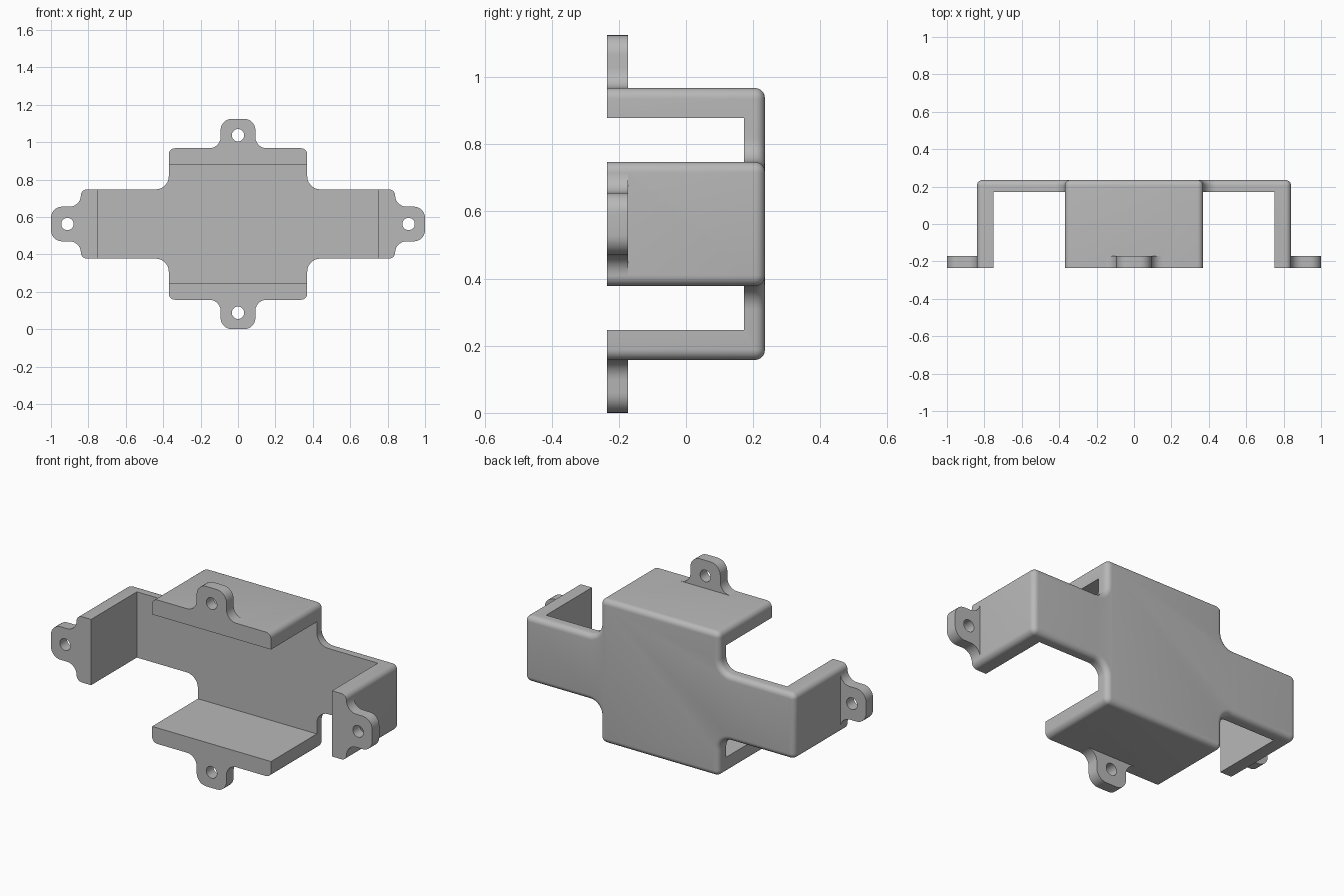
import bpy, bmesh, math
from mathutils import Vector

if "Cube" in bpy.data.objects:
    bpy.data.objects.remove(bpy.data.objects["Cube"])

CZ = 0.5625                  # height of the centre
FRONT, BACK = -0.235, 0.235
ARM_X, ARM_Z = 0.84, 0.185   # horizontal arm half sizes
COL_X, COL_Z = 0.37, 0.405   # vertical arm half sizes

grey = bpy.data.materials.new("plain_grey")
grey.use_nodes = True
colour = (0.48, 0.48, 0.48, 1)
grey.diffuse_color = colour
grey.node_tree.nodes["Principled BSDF"].inputs["Base Color"].default_value = colour


def rounded(corners, steps=7):
    """Outline from (x, z, radius) right-angle corners."""
    pts = []
    for i, (x, z, r) in enumerate(corners):
        p = Vector((x, z))
        if r == 0:
            pts.append(p)
            continue
        a = (Vector(corners[i - 1][:2]) - p).normalized()
        b = (Vector(corners[(i + 1) % len(corners)][:2]) - p).normalized()
        for k in range(steps + 1):
            t = math.pi / 2 * k / steps
            pts.append(p + a * r * (1 - math.sin(t)) + b * r * (1 - math.cos(t)))
    return pts


def extrude(name, pts, y0, y1, bevel=0):
    """Extrude an x-z outline along y, optionally rounding the back rim."""
    bm = bmesh.new()
    face = bm.faces.new([bm.verts.new((p.x, y0, p.y + CZ)) for p in pts])
    geom = bmesh.ops.extrude_face_region(bm, geom=[face], use_keep_orig=True)["geom"]
    verts = [g for g in geom if isinstance(g, bmesh.types.BMVert)]
    bmesh.ops.translate(bm, verts=verts, vec=(0, y1 - y0, 0))
    bmesh.ops.recalc_face_normals(bm, faces=bm.faces[:])
    if bevel:
        rim = [e for e in bm.edges if all(abs(v.co.y - y1) < 1e-5 for v in e.verts)]
        bmesh.ops.bevel(bm, geom=rim, offset=bevel, segments=6, profile=0.5,
                        affect='EDGES', clamp_overlap=False)
    mesh = bpy.data.meshes.new(name)
    bm.to_mesh(mesh)
    bm.free()
    mesh.materials.append(grey)
    obj = bpy.data.objects.new(name, mesh)
    bpy.context.collection.objects.link(obj)
    return obj


def combine(target, other, operation):
    """Apply a boolean and discard the helper."""
    other.hide_render = True
    mod = target.modifiers.new("join", 'BOOLEAN')
    mod.operation, mod.object, mod.solver = operation, other, 'EXACT'
    bpy.ops.object.select_all(action='DESELECT')
    bpy.context.view_layer.objects.active = target
    target.select_set(True)
    bpy.ops.object.modifier_apply(modifier=mod.name)
    bpy.data.objects.remove(other)


# Cross-shaped shell with a rounded back rim
quarter = [(ARM_X, ARM_Z, 0.032), (COL_X, ARM_Z, 0.07), (COL_X, COL_Z, 0.032)]
half = quarter + [(-x, z, r) for x, z, r in reversed(quarter)]
cross = half + [(x, -z, r) for x, z, r in reversed(half)]
bracket = extrude("cross_bracket", rounded(cross), FRONT, BACK, 0.03)

# Hollow, open to the front
hollow = [(0.75, 0.315, 0), (-0.75, 0.315, 0), (-0.75, -0.315, 0), (0.75, -0.315, 0)]
combine(bracket, extrude("hollow_cutter", rounded(hollow), FRONT - 0.1, 0.172), 'DIFFERENCE')

# Four mounting ears with screw holes
for i, (base, reach) in enumerate([(ARM_X, 0.16), (COL_Z, 0.1575)] * 2):
    turn = math.pi / 2 * i
    out = Vector((math.cos(turn), math.sin(turn)))
    side = Vector((-out.y, out.x))
    right = [(0.153, -0.04, 0), (0.153, 0, 0), (0.093, 0, 0.0599), (0.093, reach, 0.06)]
    ear = right + [(-u, v, r) for u, v, r in reversed(right)]
    pts = [side * p.x + out * (base + p.y) for p in rounded(ear)]
    combine(bracket, extrude("mounting_ear", pts, FRONT, -0.172), 'UNION')
    ring = [math.tau * k / 28 for k in range(28)]
    centre = out * (base + reach - 0.088)
    hole = [centre + Vector((math.cos(a), math.sin(a))) * 0.033 for a in ring]
    combine(bracket, extrude("hole_cutter", hole, FRONT - 0.1, -0.1), 'DIFFERENCE')

bpy.ops.object.shade_smooth_by_angle(angle=math.radians(30))
